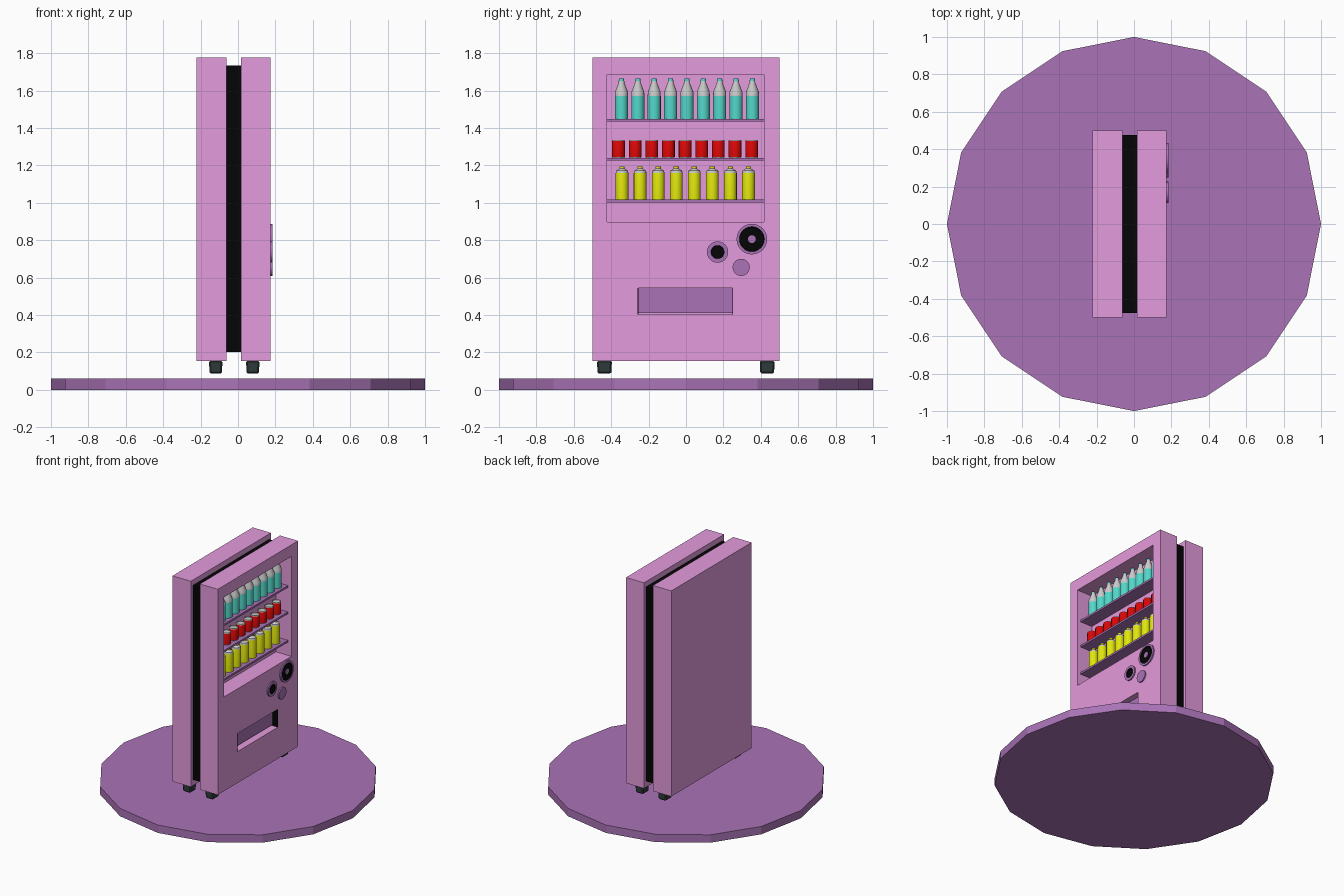
import bpy, bmesh
from math import pi, cos, sin, radians

if "Cube" in bpy.data.objects:
    bpy.data.objects.remove(bpy.data.objects["Cube"])


def material(name, rgb):
    # displayed colour to linear
    m = bpy.data.materials.new(name)
    m.diffuse_color = (*[c ** 2.2 for c in rgb], 1)
    m.use_nodes = True
    m.node_tree.nodes["Principled BSDF"].inputs["Base Color"].default_value = m.diffuse_color
    return m


PINK = material("pink", (0.89, 0.60, 0.86))
PURPLE = material("purple", (0.66, 0.45, 0.71))
BLACK = material("black", (0.05, 0.05, 0.05))
RUBBER = material("rubber", (0.20, 0.24, 0.24))
TEAL = material("teal", (0.33, 0.84, 0.79))
RED = material("red", (0.85, 0.06, 0.06))
YELLOW = material("yellow", (0.88, 0.90, 0.08))
SILVER = material("silver", (0.77, 0.77, 0.77))


def add(name, bm, mats):
    bmesh.ops.recalc_face_normals(bm, faces=bm.faces)
    me = bpy.data.meshes.new(name)
    bm.to_mesh(me)
    bm.free()
    for m in mats:
        me.materials.append(m)
    ob = bpy.data.objects.new(name, me)
    bpy.context.collection.objects.link(ob)
    return ob


def box(name, x, y, z, mat):
    bm = bmesh.new()
    bmesh.ops.create_cube(bm, size=1)
    for v in bm.verts:
        for i, (a, b) in enumerate((x, y, z)):
            v.co[i] = a if v.co[i] < 0 else b
    return add(name, bm, [mat])


def lathe(name, profile, bands, mats, n=16, smooth=True):
    """Spin (radius, height) points about z; bands gives a material per segment, then the top cap."""
    bm = bmesh.new()
    rings = [[bm.verts.new((r * cos(2 * pi * i / n), r * sin(2 * pi * i / n), z))
              for i in range(n)] for r, z in profile]
    for k in range(len(rings) - 1):
        for i in range(n):
            j = (i + 1) % n
            f = bm.faces.new((rings[k][i], rings[k][j], rings[k + 1][j], rings[k + 1][i]))
            f.material_index = bands[k]
    bm.faces.new(rings[0]).material_index = bands[0]
    bm.faces.new(rings[-1]).material_index = bands[-1]
    ob = add(name, bm, mats)
    if smooth:
        bpy.ops.object.select_all(action='DESELECT')
        ob.select_set(True)
        bpy.context.view_layer.objects.active = ob
        bpy.ops.object.shade_smooth_by_angle(angle=radians(30))
    return ob


def cut(ob, cutter):
    m = ob.modifiers.new("opening", 'BOOLEAN')
    m.object = cutter
    m.solver = 'EXACT'
    bpy.ops.object.select_all(action='DESELECT')
    ob.select_set(True)
    bpy.context.view_layer.objects.active = ob
    bpy.ops.object.modifier_apply(modifier=m.name)
    bpy.data.objects.remove(cutter)


def row(ob, x, y0, y1, count, z):
    for i in range(count):
        o = ob if i == 0 else ob.copy()
        if i:
            bpy.context.collection.objects.link(o)
        o.location = (x, y0 + (y1 - y0) * i / (count - 1), z)


# Round base
lathe("base_disc", [(1, 0), (1, 0.062)], [0, 0], [PURPLE], 16, False)

# Cabinet: back shell, dark core, front shell
box("back_shell", (-0.222, -0.062), (-0.5, 0.5), (0.155, 1.777), PINK)
box("cabinet_core", (-0.063, 0.017), (-0.475, 0.475), (0.203, 1.735), BLACK)
front = box("front_shell", (0.017, 0.174), (-0.5, 0.5), (0.155, 1.777), PINK)
cut(front, box("window_cutter", (0.04, 0.3), (-0.422, 0.416), (0.898, 1.685), PINK))
cut(front, box("slot_cutter", (0.04, 0.3), (-0.258, 0.252), (0.403, 0.545), PINK))

# Delivery slot lining and flap
for s, y in (("left", -0.258), ("right", 0.248)):
    box("slot_lining_" + s, (0.04, 0.172), (y, y + 0.004), (0.403, 0.545), BLACK)
box("slot_flap", (0.115, 0.128), (-0.254, 0.248), (0.412, 0.545), PURPLE)

# Shelves
for i, z in enumerate((1.002, 1.226, 1.434)):
    box("shelf_%d" % (i + 1), (0.04, 0.145), (-0.422, 0.416), (z, z + 0.015), PURPLE)

# Drinks
bottle = lathe("tall_bottle",
               [(0.035, 0), (0.035, 0.122), (0.034, 0.145), (0.015, 0.195), (0.015, 0.203), (0.013, 0.215)],
               [0, 1, 1, 1, 0, 0], [TEAL, SILVER])
row(bottle, 0.09, -0.345, 0.355, 9, 1.449)
can = lathe("drink_can",
            [(0.031, 0), (0.034, 0.005), (0.034, 0.090), (0.031, 0.096), (0.028, 0.096), (0.027, 0.092)],
            [1, 0, 1, 1, 1, 1], [RED, SILVER])
row(can, 0.09, -0.361, 0.351, 9, 1.241)
flask = lathe("small_bottle",
              [(0.034, 0), (0.034, 0.142), (0.031, 0.155), (0.015, 0.165), (0.014, 0.166), (0.014, 0.178)],
              [0, 1, 1, 1, 0, 0], [YELLOW, SILVER])
row(flask, 0.09, -0.342, 0.334, 8, 1.017)

# Payment dials and button
dials = [
    ("large_dial", 0.352, 0.806,
     [(0.082, 0), (0.082, 0.012), (0.067, 0.012), (0.064, 0.008), (0.021, 0.008), (0.021, 0.012)],
     [0, 0, 1, 1, 0, 0]),
    ("small_dial", 0.169, 0.737,
     [(0.057, 0), (0.057, 0.012), (0.036, 0.012), (0.034, 0.006)], [0, 0, 1, 1]),
    ("round_button", 0.295, 0.655, [(0.046, 0), (0.046, 0.012)], [0, 0]),
]
for name, y, z, profile, bands in dials:
    d = lathe(name, profile, bands, [PURPLE, BLACK], 24)
    d.rotation_euler = (0, pi / 2, 0)
    d.location = (0.172, y, z)

# Tapered feet
for sx, x in (("back", -0.119), ("front", 0.079)):
    for sy, y in (("left", -0.436), ("right", 0.434)):
        foot = box("foot_%s_%s" % (sx, sy), (x - 0.036, x + 0.036),
                   (y - 0.04, y + 0.04), (0.087, 0.156), RUBBER)
        for v in foot.data.vertices:
            if v.co.z < 0.1:
                v.co.x = x + (v.co.x - x) * 0.92
                v.co.y = y + (v.co.y - y) * 0.92
        b = foot.modifiers.new("soft_edges", 'BEVEL')
        b.width = 0.008
        b.segments = 1
